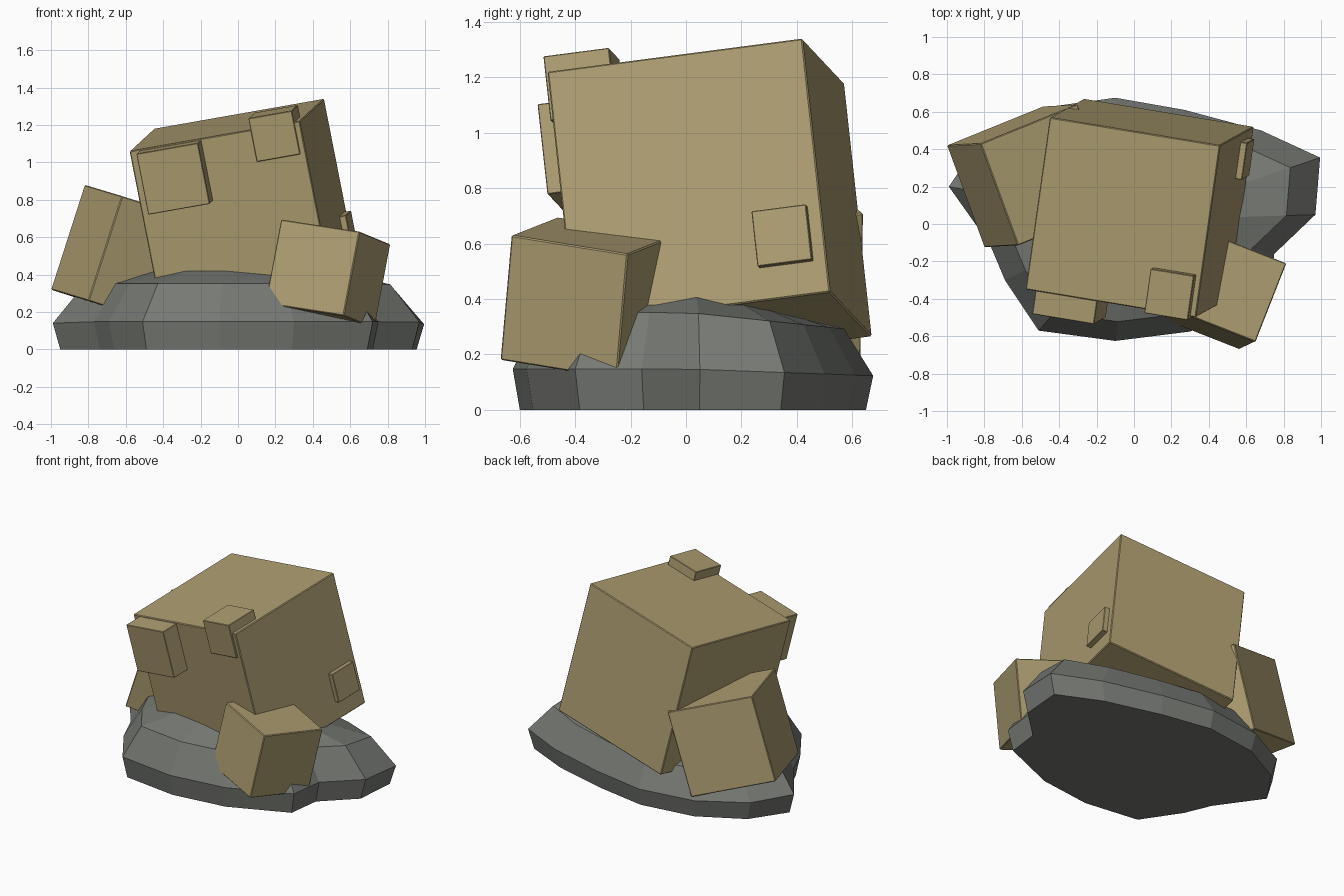
import bpy, bmesh
from mathutils import Vector, Matrix

if "Cube" in bpy.data.objects:
    bpy.data.objects.remove(bpy.data.objects["Cube"])


def material(name, rgb):
    m = bpy.data.materials.new(name)
    m.diffuse_color = (*rgb, 1)
    m.use_nodes = True
    m.node_tree.nodes["Principled BSDF"].inputs["Base Color"].default_value = m.diffuse_color
    return m


SAND = material("sand_tan", (0.42, 0.34, 0.165))
STONE = material("stone_grey", (0.18, 0.19, 0.172))


def finish(name, bm, mat):
    bmesh.ops.recalc_face_normals(bm, faces=bm.faces)
    mesh = bpy.data.meshes.new(name)
    bm.to_mesh(mesh)
    bm.free()
    mesh.materials.append(mat)
    ob = bpy.data.objects.new(name, mesh)
    bpy.context.collection.objects.link(ob)
    return ob


def block(name, corner, u, v, w, bevel=0.005):
    """Tilted box spanned by three edge vectors from one corner."""
    corner, u, v, w = map(Vector, (corner, u, v, w))
    m = Matrix((u, v, w)).transposed().to_4x4()
    m.translation = corner + (u + v + w) / 2
    bm = bmesh.new()
    bmesh.ops.create_cube(bm, size=1, matrix=m)
    ob = finish(name, bm, SAND)
    mod = ob.modifiers.new("edge", 'BEVEL')
    mod.width = bevel
    mod.segments = 1
    return ob


# Three large tumbled cubes
block("main_cube", (0.46, 0.42, 1.34), (-0.91, 0.15, -0.16), (-0.13, -0.92, -0.12), (0.18, 0.10, -0.915))
block("right_cube", (0.65, -0.63, 0.63), (-0.42, 0.165, 0.065), (0.165, 0.42, -0.068), (-0.085, -0.04, -0.45))
block("left_cube", (-0.82, 0.43, 0.88), (0.20, -0.545, -0.06), (-0.18, -0.01, -0.56), (0.518, 0.21, -0.17))

# Small blocks sunk into the main cube, placed along its own axes
CENTRE = Vector((0.03, 0.085, 0.74))
AX = [Vector(a).normalized() for a in ((0.972, -0.16, 0.171), (0.139, 0.983, 0.128), (-0.192, -0.107, 0.978))]
studs = {
    "front_stud": ((-0.414, -0.594, 0.13), (-0.076, -0.38, 0.463)),
    "top_corner_stud": ((0.20, -0.481, 0.297), (0.438, -0.24, 0.535)),
    "side_stud": ((0.38, 0.22, -0.345), (0.503, 0.42, -0.141)),
}
for name, (lo, hi) in studs.items():
    corner = CENTRE + sum((a * l for a, l in zip(AX, lo)), Vector())
    block(name, corner, *[a * (h - l) for a, l, h in zip(AX, lo, hi)], bevel=0.003)

# Faceted rock base: one irregular outline, stacked at several heights
OUTLINE = [(-0.10, -0.625), (0.30, -0.575), (0.72, -0.40), (0.75, -0.16), (0.97, 0.05),
           (0.995, 0.355), (0.68, 0.50), (0.27, 0.61), (-0.10, 0.675), (-0.50, 0.62),
           (-0.82, 0.45), (-0.99, 0.20), (-0.77, -0.11), (-0.69, -0.30), (-0.51, -0.57)]
LEVELS = [(0, 0.96), (0.148, 1), (0.352, 0.84), (0.43, 0.5)]
bm = bmesh.new()
rings = []
for z, s in LEVELS:
    rings.append([bm.verts.new((x * s, 0.02 + (y - 0.02) * s, z * (1 - 0.25 * max(y, 0))))
                  for x, y in OUTLINE])
n = len(OUTLINE)
for a, b in zip(rings, rings[1:]):
    for i in range(n):
        j = (i + 1) % n
        bm.faces.new((a[i], a[j], b[j], b[i]))
bm.faces.new(rings[0][::-1])
peak = bm.verts.new((0, 0.02, 0.45))
for i in range(n):
    bm.faces.new((rings[-1][i], rings[-1][(i + 1) % n], peak))
finish("rock_base", bm, STONE)
